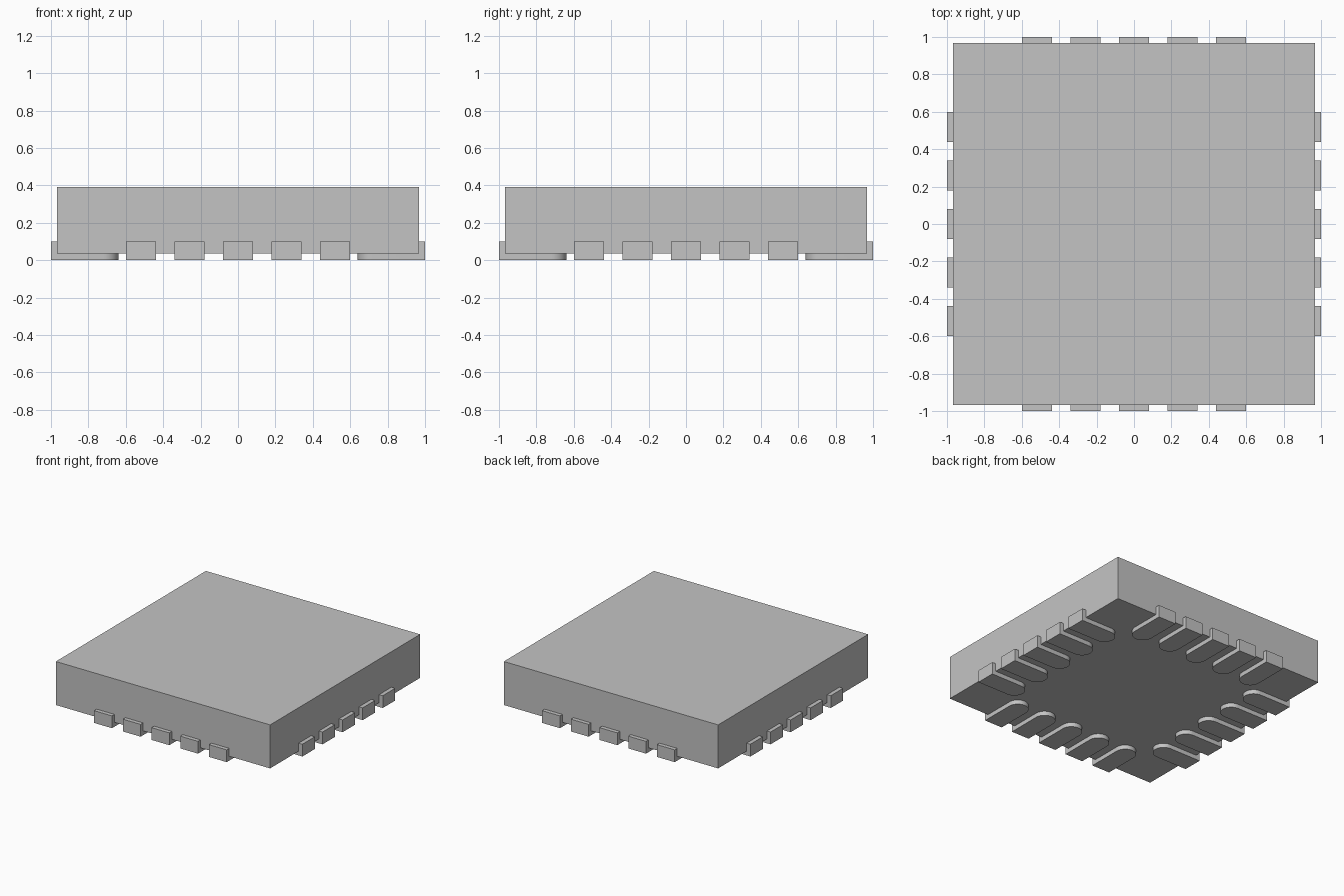
import bpy
import bmesh
import math
from mathutils import Matrix, Vector

cube = bpy.data.objects.get("Cube")
if cube:
    bpy.data.objects.remove(cube, do_unlink=True)

HALF = 0.967        # half width of the package body
BASE, TOP = 0.035, 0.39
PAD_R = 0.08        # half width of a terminal, also its round end radius
PAD_IN = 0.64       # inner tip of a terminal
LIP_TOP = 0.1
PITCH = 0.259

grey = bpy.data.materials.new("light grey")
colour = (0.55, 0.55, 0.55, 1)
grey.diffuse_color = colour
grey.use_nodes = True
grey.node_tree.nodes["Principled BSDF"].inputs["Base Color"].default_value = colour


def to_mesh(bm, name):
    bmesh.ops.recalc_face_normals(bm, faces=bm.faces[:])
    mesh = bpy.data.meshes.new(name)
    bm.to_mesh(mesh)
    bm.free()
    mesh.materials.append(grey)
    return mesh


def add_object(name, mesh):
    obj = bpy.data.objects.new(name, mesh)
    bpy.context.collection.objects.link(obj)
    return obj


def raise_faces(bm, faces, height):
    result = bmesh.ops.extrude_face_region(bm, geom=faces)["geom"]
    verts = [g for g in result if isinstance(g, bmesh.types.BMVert)]
    bmesh.ops.translate(bm, verts=verts, vec=Vector((0, 0, height)))
    return [g for g in result if isinstance(g, bmesh.types.BMFace)]


# Package body: a plain sharp block
bm = bmesh.new()
size = Matrix.Diagonal((2 * HALF, 2 * HALF, TOP - BASE, 1))
bmesh.ops.create_cube(bm, size=1, matrix=Matrix.Translation((0, 0, (BASE + TOP) / 2)) @ size)
add_object("package_body", to_mesh(bm, "package_body"))

# Terminal: flat foot with a round inner end and an upturned outer lip
bm = bmesh.new()
outer = [bm.verts.new((x, -1, 0)) for x in (-PAD_R, PAD_R)]
inner = [bm.verts.new((x, -HALF, 0)) for x in (PAD_R, -PAD_R)]
steps = 20
arc = []
for i in range(steps + 1):
    a = math.pi * i / steps
    arc.append(bm.verts.new((PAD_R * math.cos(a), -PAD_IN - PAD_R + PAD_R * math.sin(a), 0)))
lip = bm.faces.new(outer + inner)
foot = bm.faces.new([inner[1], inner[0]] + arc)
tops = raise_faces(bm, [lip, foot], BASE)
lip_top = min(tops, key=lambda f: f.calc_center_median().y)
raise_faces(bm, [lip_top], LIP_TOP - BASE)
bmesh.ops.dissolve_limit(bm, angle_limit=0.01, verts=bm.verts[:], edges=bm.edges[:])
terminal = to_mesh(bm, "terminal")

# Five terminals on each of the four sides
for turn, side in enumerate(("front", "left", "back", "right")):
    spin = Matrix.Rotation(turn * math.pi / 2, 4, "Z")
    for n in range(5):
        obj = add_object(f"{side}_terminal_{n + 1}", terminal)
        obj.matrix_world = spin @ Matrix.Translation(((n - 2) * PITCH, 0, 0))

# Smooth the round ends only
bpy.ops.object.select_all(action="DESELECT")
obj.select_set(True)
bpy.context.view_layer.objects.active = obj
bpy.ops.object.shade_smooth_by_angle(angle=math.radians(30))
